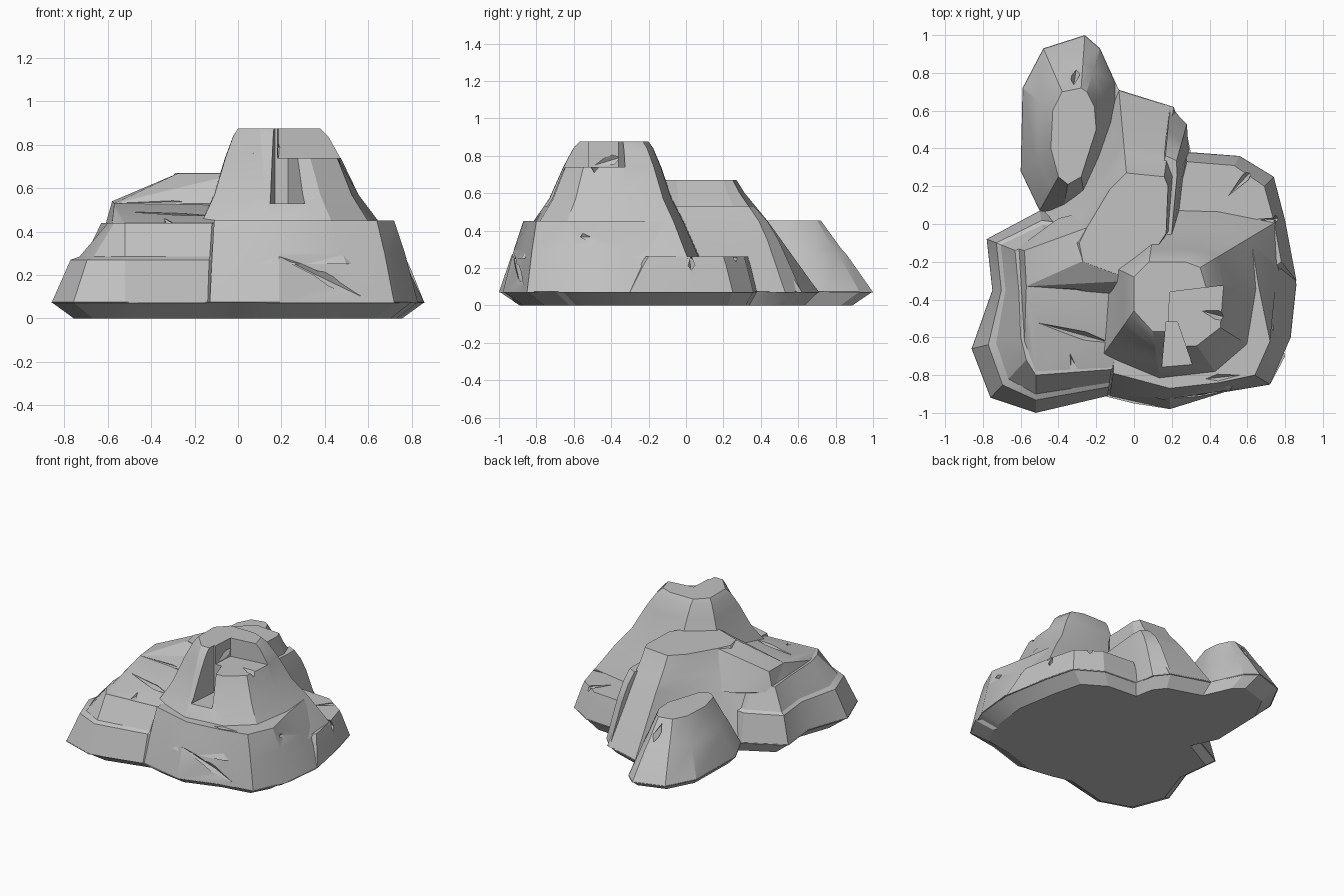
import bpy
import bmesh
from mathutils import Vector

default_cube = bpy.data.objects.get("Cube")
if default_cube:
    bpy.data.objects.remove(default_cube, do_unlink=True)

# Single stone colour
stone = bpy.data.materials.new("stone grey")
stone.use_nodes = True
stone_colour = (0.54, 0.54, 0.54, 1)
stone.diffuse_color = stone_colour
shader = next(n for n in stone.node_tree.nodes if n.type == "BSDF_PRINCIPLED")
shader.inputs["Base Color"].default_value = stone_colour
shader.inputs["Roughness"].default_value = 0.9


def make_object(name, bm):
    """Turn a bmesh into a linked object with outward normals."""
    bmesh.ops.recalc_face_normals(bm, faces=bm.faces)
    mesh = bpy.data.meshes.new(name)
    bm.to_mesh(mesh)
    bm.free()
    mesh.materials.append(stone)
    obj = bpy.data.objects.new(name, mesh)
    bpy.context.scene.collection.objects.link(obj)
    return obj


def loft(name, pairs, profile):
    """Blend a low outline into a high outline; profile holds (height, blend)."""
    bm = bmesh.new()
    rings = []
    for height, blend in profile:
        ring = []
        for low_x, low_y, high_x, high_y in pairs:
            x = low_x + (high_x - low_x) * blend
            y = low_y + (high_y - low_y) * blend
            ring.append(bm.verts.new((x, y, height)))
        rings.append(ring)
    count = len(pairs)
    for lower, upper in zip(rings, rings[1:]):
        for i in range(count):
            j = (i + 1) % count
            bm.faces.new((lower[i], lower[j], upper[j], upper[i]))
    bm.faces.new(rings[0])
    bm.faces.new(rings[-1])
    return make_object(name, bm)


def hull(name, points):
    """Wrap a convex block around a few corner points."""
    bm = bmesh.new()
    for point in points:
        bm.verts.new(point)
    result = bmesh.ops.convex_hull(bm, input=bm.verts)
    loose = {v for v in result["geom_interior"] if isinstance(v, bmesh.types.BMVert)}
    bmesh.ops.delete(bm, geom=list(loose), context="VERTS")
    return make_object(name, bm)


def carve(target, cutter):
    """Subtract a cutter from a part, bake the result and drop the cutter."""
    cutter.hide_render = True
    modifier = target.modifiers.new("carve", "BOOLEAN")
    modifier.operation = "DIFFERENCE"
    modifier.solver = "EXACT"
    modifier.object = cutter
    graph = bpy.context.evaluated_depsgraph_get()
    baked = bpy.data.meshes.new_from_object(target.evaluated_get(graph))
    target.modifiers.clear()
    target.data = baked
    bpy.data.objects.remove(cutter, do_unlink=True)


def prism(outline, bottom, top):
    return hull("cutter", [(x, y, z) for x, y in outline for z in (bottom, top)])


def crack(target, start, end, width):
    """Cut a V-shaped fissure with a long spindle lying on the surface."""
    start, end = Vector(start), Vector(end)
    along = (end - start).normalized()
    side = along.cross(Vector((0, 0, 1))).normalized() * width
    lift = along.cross(side).normalized() * width * 1.6
    middle = start.lerp(end, 0.65)
    points = [start, end, middle + side, middle - side, middle + lift, middle - lift]
    carve(target, hull("cutter", points))


# Undercut footing shared by all outcrops
footprint = [
    (-.86, -.66), (-.76, -.92), (-.52, -1), (-.16, -.91), (0, -.95), (.19, -.98),
    (.48, -.89), (.72, -.85), (.8, -.7), (.79, -.66), (.83, -.6), (.86, -.32),
    (.8, .02), (.74, .25), (.56, .36), (.3, .38), (.27, .53), (.2, .62),
    (-.08, .71), (-.18, .93), (-.26, 1), (-.48, .93), (-.59, .72), (-.6, .28),
    (-.5, .07), (-.78, -.08), (-.75, -.35),
]
footing = loft("footing", [(x * .88, y * .89, x, y) for x, y in footprint],
               [(0, 0), (.075, 1)])

# Terraced mound on the front, at -x
terrace_mound = loft("terrace_mound", [
    (-.86, -.66, -.6, -.6), (-.76, -.92, -.57, -.72), (-.52, -1, -.52, -.8),
    (-.14, -.91, -.12, -.77), (.1, -.6, 0, -.6), (.1, -.1, 0, -.2),
    (-.2, .03, -.2, -.1), (-.5, .07, -.47, -.08), (-.78, -.08, -.63, -.14),
    (-.75, -.35, -.61, -.35),
], [(.07, 0), (.27, .34), (.285, .5), (.44, 1)])

# Gently rising plateau on the mound
mound_plateau = hull("mound_plateau", [
    (-.58, -.62, .44), (-.52, -.78, .44), (-.12, -.76, .44), (-.56, -.55, .48),
    (-.57, -.33, .53), (-.56, -.14, .53), (0, -.33, .53), (0, -.6, .48),
    (-.6, -.3, .4), (-.62, -.14, .4), (0, -.14, .4), (-.52, -.7, .4), (0, -.7, .4),
])

# Ridge that climbs from the plateau to the dome
mound_ridge = hull("mound_ridge", [
    (-.57, -.33, .53), (-.58, -.14, .54), (-.28, -.2, .667), (-.25, -.02, .667),
    (0, -.3, .667), (0, -.1, .667), (-.1, -.37, .53), (-.4, .03, .4),
    (-.62, -.13, .4), (-.55, -.3, .3), (0, -.3, .3), (-.2, .08, .4),
])

# Sloping dome between the peak and the back rock
middle_dome = loft("middle_dome", [
    (-.73, -.2, -.27, -.2), (0, -.5, 0, -.3), (.22, 0, .17, -.05),
    (.28, .42, .18, .2), (.21, .62, .16, .25), (-.08, .71, -.04, .27),
    (-.2, .4, -.13, .18), (-.45, .08, -.25, -.02), (-.74, -.08, -.29, -.1),
], [(.07, 0), (.45, .62), (.52, .75), (.6, .9), (.67, 1)])

# Thin upright slab along the dome edge
edge_slab = loft("edge_slab", [
    (.19, .62, .16, .29), (.28, .53, .21, .28), (.29, .38, .21, .22),
    (.23, -.08, .19, -.05), (.17, -.08, .16, -.05), (.14, .4, .14, .22),
], [(.07, 0), (.35, .38), (.45, .56), (.53, .78)])

# Broad shoulder that wraps the front of the peak
peak_shoulder = loft("peak_shoulder", [
    (-.13, -.91, -.11, -.79), (.19, -.98, .19, -.87), (.48, -.89, .45, -.84),
    (.72, -.85, .64, -.8), (.83, -.6, .72, -.62), (.86, -.32, .66, -.33),
    (.8, .02, .62, -.08), (.5, .08, .38, -.05), (.15, 0, .15, -.1),
    (-.1, -.25, 0, -.25), (-.13, -.6, -.1, -.6),
], [(.07, 0), (.3, .55), (.45, 1)])

# Main peak
peak = loft("peak", [
    (-.24, -.8, 0, -.46), (.15, -.93, .1, -.57), (.5, -.88, .28, -.57),
    (.7, -.7, .38, -.5), (.77, -.35, .38, -.33), (.75, .01, .35, -.23),
    (.45, .07, .27, -.2), (.12, .08, .08, -.2), (-.25, -.16, 0, -.28),
], [(.25, 0), (.45, .32), (.57, .55), (.74, .76), (.84, .91), (.875, 1)])

# Low shelf at the back, on +x
back_shelf = loft("back_shelf", [
    (.86, -.3, .78, -.2), (.8, .02, .74, .02), (.74, .25, .69, .2),
    (.56, .36, .53, .31), (.27, .38, .28, .33), (.2, 0, .2, 0),
    (.5, -.4, .5, -.4),
], [(.07, 0), (.22, .75), (.262, 1)])

# Separate long rock at the back
back_rock = loft("back_rock", [
    (-.26, 1, -.28, .72), (-.48, .93, -.38, .7), (-.59, .72, -.43, .6),
    (-.6, .28, -.44, .4), (-.5, .07, -.4, .25), (-.38, .05, -.35, .21),
    (-.25, .08, -.28, .25), (-.1, .55, -.2, .5), (-.1, .75, -.21, .62),
    (-.18, .93, -.25, .7),
], [(.07, 0), (.27, .5), (.3, .6), (.455, 1)])

# Flat ledge and wedge recess hewn into the peak
carve(peak, prism([(.19, -.36), (.6, -.31), (.6, -.9), (.16, -.9)], .74, 1))
carve(peak, prism([(.13, -.95), (.17, -.52), (.23, -.52), (.38, -.95)], .53, 1))

# Fissures
for part, start, end, width in [
    (mound_plateau, (-.52, -.52, .49), (-.12, -.63, .47), .025),
    (mound_ridge, (-.56, -.33, .53), (-.16, -.37, .54), .014),
    (mound_plateau, (-.34, -.68, .46), (-.3, -.84, .42), .022),
    (peak, (.08, -.4, .875), (.07, -.62, .76), .016),
    (peak, (.19, -.52, .74), (.18, -.32, .8), .02),
    (peak, (.58, -.52, .74), (.36, -.46, .74), .025),
    (peak_shoulder, (.16, -.93, .3), (.57, -.87, .1), .02),
    (peak_shoulder, (.66, -.78, .36), (.78, -.38, .37), .014),
    (peak_shoulder, (.56, -.8, .45), (.38, -.82, .45), .018),
    (back_shelf, (.5, .15, .262), (.64, .3, .25), .025),
    (back_shelf, (.58, .02, .262), (.8, .03, .2), .03),
    (back_rock, (-.33, .66, .455), (-.3, .86, .3), .025),
]:
    crack(part, start, end, width)

# Soft faces with crisp breaks
parts = [footing, terrace_mound, mound_plateau, mound_ridge, middle_dome,
         edge_slab, peak_shoulder, peak, back_shelf, back_rock]
bpy.ops.object.select_all(action="DESELECT")
for part in parts:
    part.select_set(True)
bpy.context.view_layer.objects.active = peak
bpy.ops.object.shade_smooth_by_angle(angle=0.42)
